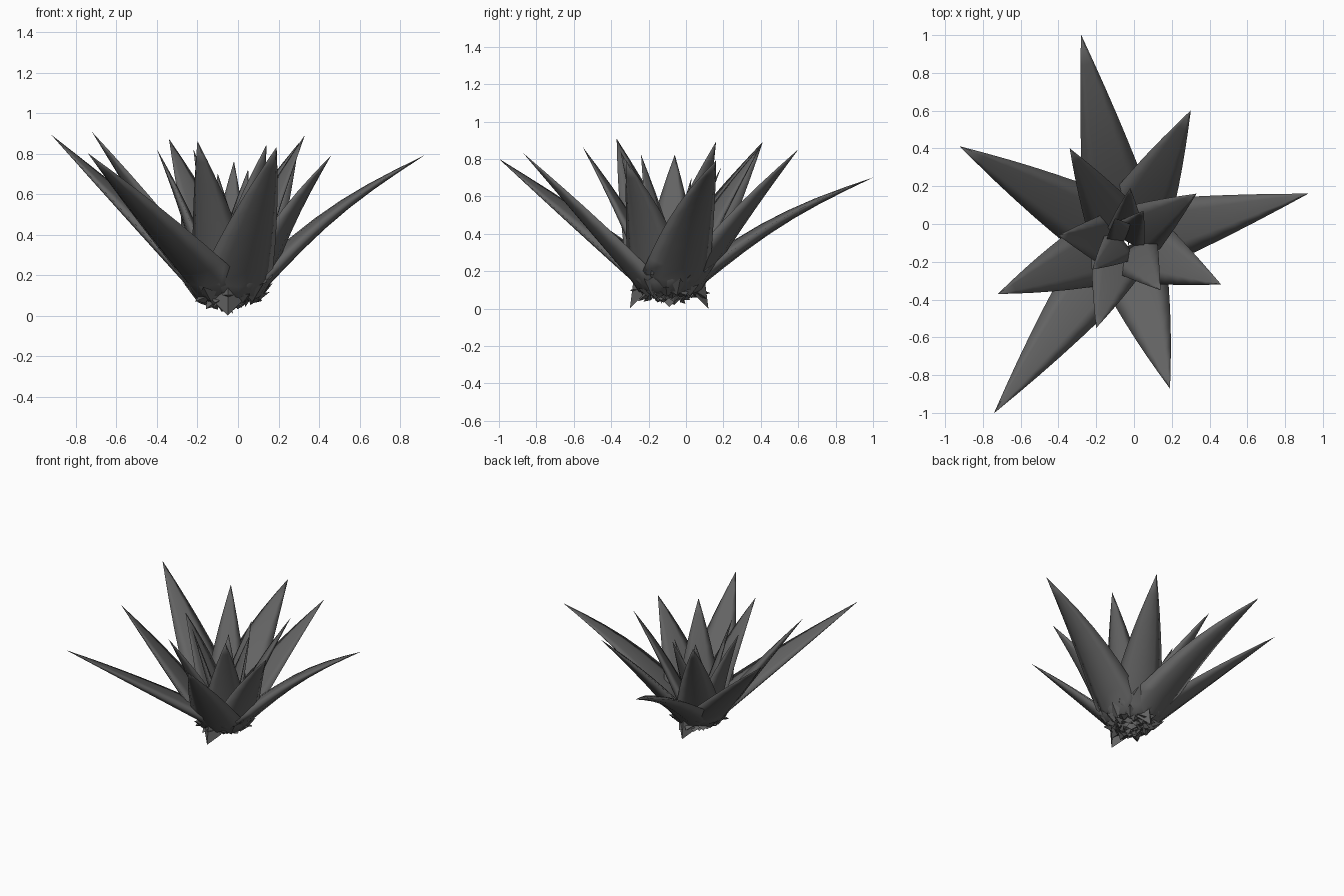
import bpy, bmesh, math, random
from mathutils import Vector

if "Cube" in bpy.data.objects:
    bpy.data.objects.remove(bpy.data.objects["Cube"])

random.seed(4)
grey = bpy.data.materials.new("dark grey")
grey.diffuse_color = (0.125, 0.125, 0.125, 1)
grey.use_nodes = True
grey.node_tree.nodes["Principled BSDF"].inputs["Base Color"].default_value = grey.diffuse_color
CX, CY = -0.05, -0.09


def finish(name, bm, smooth):
    bmesh.ops.recalc_face_normals(bm, faces=bm.faces)
    me = bpy.data.meshes.new(name)
    bm.to_mesh(me)
    bm.free()
    me.materials.append(grey)
    for p in me.polygons:
        p.use_smooth = smooth
    ob = bpy.data.objects.new(name, me)
    bpy.context.collection.objects.link(ob)
    return ob


# lens-shaped section: across, along the leaf normal (units of half width)
SECTION = [(-1, 0.42), (-0.55, 0.12), (0, 0), (0.55, 0.12),
           (1, 0.42), (0.5, 0.5), (0, 0.53), (-0.5, 0.5)]


def leaf(name, tip, r0, z0, width, arch):
    """Fleshy blade: short foot at the crown, widest low down, sharp tip."""
    tip = Vector(tip)
    out = Vector((tip.x - CX, tip.y - CY, 0)).normalized()
    side = Vector((-out.y, out.x, 0))
    start = Vector((CX, CY, z0)) + out * r0
    axis = tip - start
    up = side.cross(axis).normalized()
    if up.dot(Vector((0, 0, 1)) - out * 0.5) < 0:
        up = -up
    # foot rows, then blade rows: (centre, half width)
    rows = [(Vector((CX, CY, 0.06)) + out * r0 * 0.35, 0.15),
            (Vector((CX, CY, z0 - 0.05)) + out * r0 * 0.85, 0.6)]
    for t in (0, 0.1, 0.25, 0.4, 0.55, 0.7, 0.85, 1):
        c = start + axis * t + up * (arch * math.sin(math.pi * t))
        rows.append((c, 0.005 if t == 1 else (1 - t) * (1 + 0.35 * t)))
    bm = bmesh.new()
    grid = [[bm.verts.new(c + (side * x + up * y) * (w * width / 2))
             for x, y in SECTION] for c, w in rows]
    n = len(SECTION)
    for a, b in zip(grid, grid[1:]):
        for i in range(n):
            j = (i + 1) % n
            bm.faces.new((a[i], a[j], b[j], b[i]))
    bm.faces.new(grid[0])
    bm.faces.new(grid[-1])
    return finish(name, bm, True)


# outer rosette
outer = [((-0.28, 1.0, 0.70), 0.04), ((0.30, 0.60, 0.85), 0.01),
         ((0.92, 0.16, 0.79), 0.04), ((0.46, -0.32, 0.79), 0.02),
         ((0.19, -0.87, 0.83), 0.0), ((-0.74, -1.0, 0.80), 0.0),
         ((-0.72, -0.37, 0.905), 0.0), ((-0.92, 0.41, 0.89), 0.0)]
for i, (tip, arch) in enumerate(outer):
    leaf(f"outer_leaf_{i + 1}", tip, 0.20, 0.14, 0.37, arch)

# middle rosette
for i, tip in enumerate([(-0.34, 0.40, 0.87), (0.33, 0.16, 0.89),
                         (-0.20, -0.55, 0.86), (0.14, -0.35, 0.84),
                         (-0.40, -0.06, 0.82)]):
    leaf(f"middle_leaf_{i + 1}", tip, 0.13, 0.15, 0.32, 0.01)

# inner rosette
for i, tip in enumerate([(-0.02, 0.19, 0.76), (-0.22, -0.24, 0.82),
                         (0.05, 0.07, 0.72), (-0.10, 0.03, 0.70)]):
    leaf(f"inner_leaf_{i + 1}", tip, 0.06, 0.16, 0.22, 0.0)

# jagged crown of small dry points under the leaves
bm = bmesh.new()
for k in range(44):
    a = k * 2.39996
    f = ((k + 0.5) / 44) ** 0.5
    out = Vector((math.cos(a), math.sin(a), 0))
    side = Vector((-out.y, out.x, 0))
    c = Vector((CX, CY, 0.05 + 0.06 * f)) + out * (0.16 * f)
    h = 0.045 + 0.02 * random.random()
    tip = c + out * (0.075 * f) + Vector((0, 0, random.uniform(-0.06, 0.06)))
    base = [bm.verts.new(c + side * h), bm.verts.new(c - side * h),
            bm.verts.new(c - Vector((0, 0, 0.04)))]
    t = bm.verts.new(tip)
    for i in range(3):
        bm.faces.new((base[i], base[(i + 1) % 3], t))
# two pointed scales reaching the ground
for y, s in ((-0.30, -1), (0.12, 1)):
    v = [bm.verts.new(p) for p in ((CX, y, 0.0), (CX - 0.07, y - s * 0.07, 0.07),
                                   (CX, y - s * 0.02, 0.16), (CX + 0.07, y - s * 0.07, 0.07))]
    bm.faces.new((v[0], v[1], v[2]))
    bm.faces.new((v[0], v[2], v[3]))
finish("crown", bm, False)
